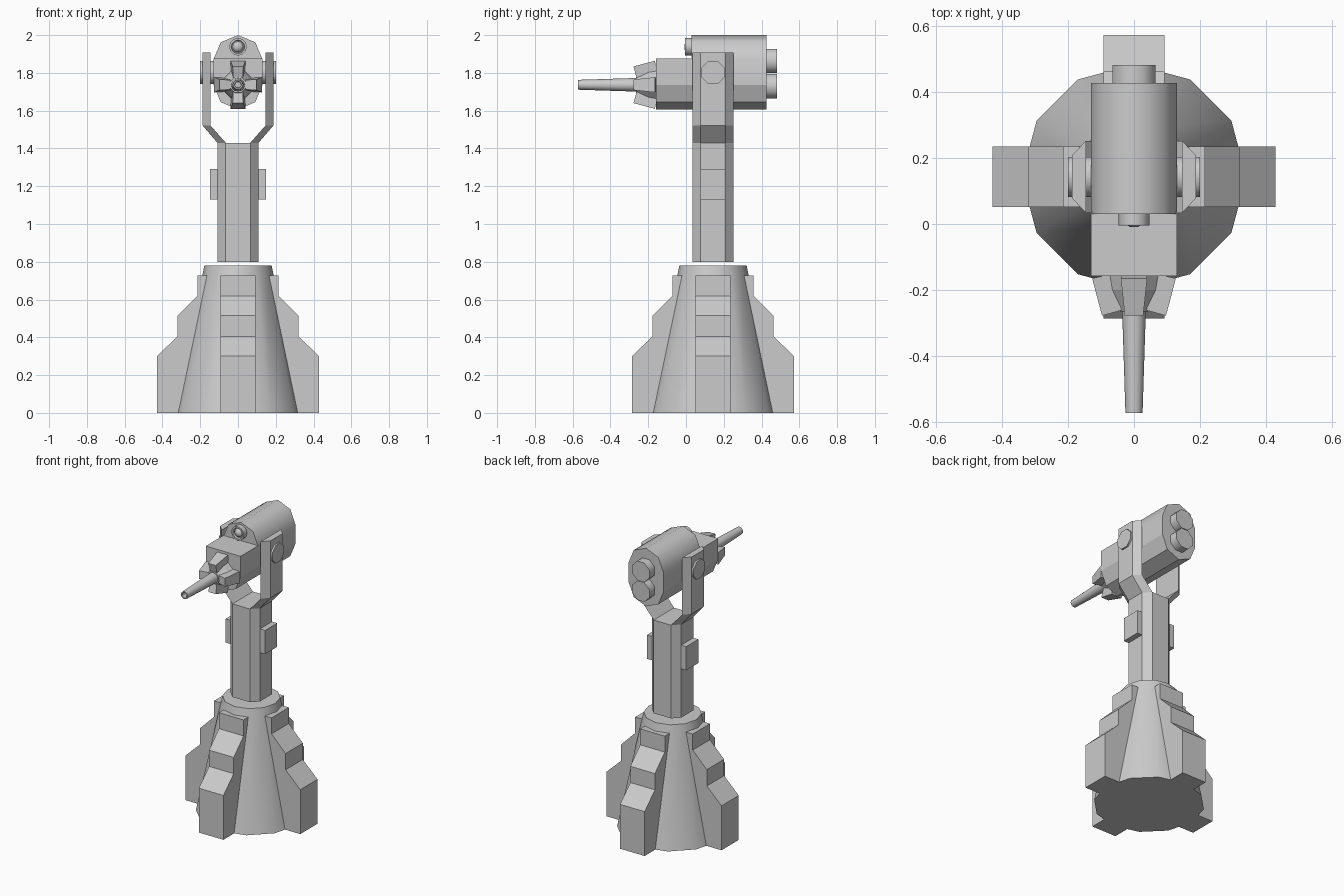
import bpy, bmesh
from math import sin, cos, pi, radians
from mathutils import Vector, Matrix

if "Cube" in bpy.data.objects:
    bpy.data.objects.remove(bpy.data.objects["Cube"])

CY = 0.143   # y of the pedestal axis
GZ = 1.737   # height of the gun axis


def finish(name, bm, smooth=None):
    bmesh.ops.recalc_face_normals(bm, faces=bm.faces)
    me = bpy.data.meshes.new(name)
    bm.to_mesh(me)
    bm.free()
    ob = bpy.data.objects.new(name, me)
    bpy.context.collection.objects.link(ob)
    if smooth:
        bpy.context.view_layer.objects.active = ob
        ob.select_set(True)
        bpy.ops.object.shade_smooth_by_angle(angle=radians(smooth))
        ob.select_set(False)
    return ob


def loft(name, rings, smooth=None):
    """Skin a list of equal-length closed rings and cap both ends."""
    bm = bmesh.new()
    rows = [[bm.verts.new(p) for p in r] for r in rings]
    n = len(rows[0])
    for a, b in zip(rows, rows[1:]):
        for i in range(n):
            j = (i + 1) % n
            bm.faces.new((a[i], a[j], b[j], b[i]))
    bm.faces.new(rows[0])
    bm.faces.new(rows[-1])
    return finish(name, bm, smooth)


def box(name, x, y, z):
    quad = [(x[0], y[0]), (x[1], y[0]), (x[1], y[1]), (x[0], y[1])]
    return loft(name, [[(a, b, h) for a, b in quad] for h in z])


def lathe_y(name, z, profile, n=12, phase=0.0, smooth=None):
    """Round part along y; profile holds (y, radius)."""
    ang = [phase + 2 * pi * i / n for i in range(n)]
    return loft(name, [[(r * cos(a), y, z + r * sin(a)) for a in ang]
                       for y, r in profile], smooth)


# Conical pedestal
ring = [2 * pi * i / 12 for i in range(12)]
loft("pedestal", [[(r * cos(a), CY + r * sin(a), z) for a in ring]
                  for z, r in ((0, 0.341), (0.78, 0.178))], 40)

# Four stepped buttresses
outline = [(0.1, 0), (0.43, 0), (0.43, 0.3), (0.32, 0.405), (0.32, 0.515),
           (0.215, 0.62), (0.215, 0.728), (0.1, 0.728)]
for k in range(4):
    turn = Matrix.Translation((0, CY, 0)) @ Matrix.Rotation(k * pi / 2, 4, 'Z')
    loft("buttress_%d" % (k + 1),
         [[turn @ Vector((r, s, z)) for r, z in outline] for s in (-0.092, 0.092)])

# Column with chamfered corners
a, b = 0.109, 0.065
section = [(a, -b), (a, b), (b, a), (-b, a), (-a, b), (-a, -b), (-b, -a), (b, -a)]
loft("column", [[(x, CY + y, z) for x, y in section] for z in (0.8, 1.43)])

# Side blocks and fork arms
for s, side in ((-1, "left"), (1, "right")):
    box("column_block_" + side, sorted((s * 0.1, s * 0.147)),
        (CY - b, CY + b), (1.13, 1.29))
    loft("fork_arm_" + side,
         [[(s * xi, CY - a, z), (s * xo, CY - b, z),
           (s * xo, CY + b, z), (s * xi, CY + a, z)]
          for xi, xo, z in ((0.065, a, 1.43), (0.146, 0.188, 1.522), (0.146, 0.188, 1.907))])

# Pivot pin through the fork
pin = [pi / 8 + i * pi / 4 for i in range(8)]
loft("pivot_pin", [[(x, CY + 0.066 * cos(t), 1.803 + 0.066 * sin(t)) for t in pin]
                   for x in (-0.2, 0.2)], 50)

# Gun housing: tall rounded section, with a cut-down front part
R, top = 0.13, 1.87
arch = [(R * cos(t), top + R * sin(t)) for t in [i * pi / 4 for i in range(5)]]
belly = [(R * cos(t), GZ + R * sin(t)) for t in [pi + i * pi / 4 for i in range(5)]]
rear = loft("housing_rear", [[(x, y, z) for x, z in arch + belly] for y in (0.03, 0.427)], 50)
for p in rear.data.polygons:
    if p.normal.z < -0.1:
        p.use_smooth = False
flat = [(R, 1.877), (-R, 1.877)] + belly
loft("housing_front", [[(x, y, z) for x, z in flat] for y in (-0.158, 0.04)])

# Rear exhaust canisters
for name, z in (("upper", 1.863), ("lower", 1.73)):
    lathe_y("rear_canister_" + name, z, [(0.42, 0.07), (0.483, 0.07)], 8, pi / 8, 50)

# Sight ring and lens
lathe_y("sight_ring", 1.938, [(0.04, 0.047), (-0.005, 0.047), (-0.005, 0.036), (0.008, 0.033)],
        12, smooth=40)
lathe_y("sight_lens", 1.938, [(0.012, 0.03), (0.0, 0.026), (-0.009, 0.012)], 12, smooth=40)

# Muzzle hub and hollow barrel
lathe_y("muzzle_hub", GZ, [(-0.15, 0.085), (-0.2, 0.075), (-0.265, 0.045)], 8, pi / 8)
lathe_y("barrel", GZ, [(-0.2, 0.038), (-0.573, 0.026), (-0.573, 0.018), (-0.53, 0.016)],
        12, smooth=40)

# Four tapered claws round the barrel
for k in range(4):
    turn = Matrix.Translation((0, 0, GZ)) @ Matrix.Rotation(k * pi / 2, 4, 'Y')
    rings = []
    for yo, ro, yi, ri, w in ((-0.165, 0.127, -0.15, 0.06, 0.04),
                              (-0.278, 0.097, -0.262, 0.038, 0.028)):
        rings.append([turn @ Vector(p) for p in
                      ((-w, yo, ro), (w, yo, ro), (w * 0.9, yi, ri), (-w * 0.9, yi, ri))])
    loft("claw_%d" % (k + 1), rings)
